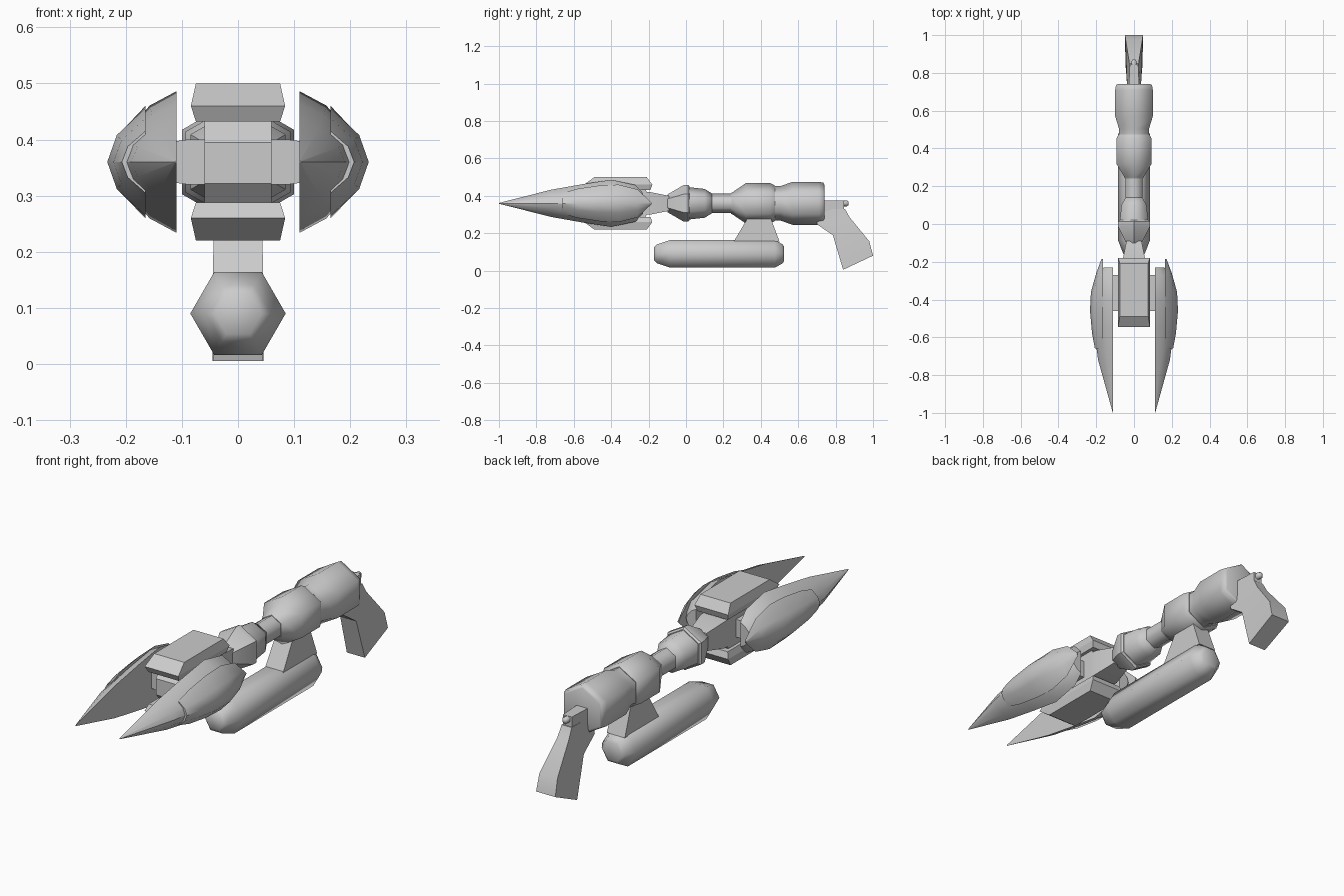
import bpy, bmesh, math

if "Cube" in bpy.data.objects:
    bpy.data.objects.remove(bpy.data.objects["Cube"])

ZC = 0.36  # height of the barrel axis
grey = bpy.data.materials.new("grey metal")
grey.diffuse_color = (0.6, 0.6, 0.6, 1)
grey.use_nodes = True
grey.node_tree.nodes["Principled BSDF"].inputs["Base Color"].default_value = grey.diffuse_color


def finish(name, bm, angle):
    bmesh.ops.recalc_face_normals(bm, faces=bm.faces)
    me = bpy.data.meshes.new(name)
    bm.to_mesh(me)
    bm.free()
    me.materials.append(grey)
    ob = bpy.data.objects.new(name, me)
    bpy.context.collection.objects.link(ob)
    bpy.ops.object.select_all(action='DESELECT')
    ob.select_set(True)
    bpy.context.view_layer.objects.active = ob
    bpy.ops.object.shade_smooth_by_angle(angle=math.radians(angle))
    return ob


def loft(name, rings, angle=25):
    """Skin a list of closed rings and cap both ends."""
    bm = bmesh.new()
    vs = [[bm.verts.new(p) for p in r] for r in rings]
    n = len(vs[0])
    for a, b in zip(vs, vs[1:]):
        for i in range(n):
            j = (i + 1) % n
            bm.faces.new((a[i], a[j], b[j], b[i]))
    bm.faces.new(vs[0])
    bm.faces.new(vs[-1])
    return finish(name, bm, angle)


def hex_ring(y, r, z, turn):
    return [(r * math.cos(math.radians(60 * i + turn)), y,
             z + r * math.sin(math.radians(60 * i + turn))) for i in range(6)]


def hex_tube(name, prof, z=ZC, turn=30, angle=65):
    return loft(name, [hex_ring(y, r, z, turn) for y, r in prof], angle)


def rect(y, hx, z0, z1):
    return [(-hx, y, z0), (hx, y, z0), (hx, y, z1), (-hx, y, z1)]


def side_plate(name, pts):
    """Side outline of (y, z, half width) points, mirrored across x."""
    return loft(name, [[(s * w, y, z) for y, z, w in pts] for s in (-1, 1)])


# Barrel: two rear drums, a thin waist, and the collar
hex_tube("rear_drum", [(.74, .10), (.735, .11), (.71, .115), (.57, .115), (.505, .092), (.46, .092)])
hex_tube("middle_drum", [(.475, .095), (.45, .108), (.32, .108), (.25, .06), (.24, .055)])
hex_tube("waist", [(.26, .052), (.12, .052)])
hex_tube("front_bulge", [(.14, .052), (.10, .077), (.01, .087)])
hex_tube("collar", [(.02, .09), (.012, .098), (-.012, .098), (-.10, .047)], angle=35)
loft("neck", [rect(-.09, .04, .32, .40), rect(-.19, .06, .30, .42), rect(-.23, .06, .30, .42)])

# Head: core block with chamfered top and bottom, and two armour covers
loft("core", [[(s * .06, y, z) for y, z in
               [(-.50, .322), (-.46, .28), (-.22, .28), (-.20, .32),
                (-.20, .40), (-.22, .44), (-.46, .44), (-.50, .395)]] for s in (-1, 1)])
for name, s in (("top_cover", 1), ("bottom_cover", -1)):
    def layer(y0, y1, hx, dz):
        z = ZC + s * dz
        return [(-hx, y0, z), (hx, y0, z), (hx, y1, z), (-hx, y1, z)]
    loft(name, [layer(-.53, -.19, .075, .072), layer(-.545, -.18, .084, .10),
                layer(-.49, -.21, .075, .14)])

# Arms and fins on both sides
FIN = [(-1.0, .002, .002), (-.72, .073, .08), (-.55, .103, .103), (-.40, .126, .112),
       (-.27, .098, .09), (-.23, .055, .05)]
PLATE = [(-.66, .055, .207), (-.58, .078, .222), (-.46, .096, .233), (-.36, .10, .228),
         (-.26, .075, .20), (-.185, .005, .172)]
SHAPE = [(0, 1), (.42, .8), (.87, .36), (1, 0), (.87, -.36), (.42, -.8), (0, -1)]
for side, s in (("left", -1), ("right", 1)):
    loft(side + "_arm", [[(s * x, y, ZC + z * h) for y, z in
                          ((-.46, -1), (-.27, -1), (-.27, 1), (-.46, 1))]
                         for x, h in ((.05, .04), (.09, .04), (.125, .035))])
    loft(side + "_fin", [[(s * (.11 + w * a), y, ZC + h * b) for a, b in SHAPE]
                         for y, h, w in FIN], 40)
    loft(side + "_fin_plate", [[(s * (.165 + (x - .165) * a), y, ZC + h * b)
                                for a, b in ((0, 1), (.75, .5), (1, 0), (.75, -.5), (0, -1))]
                               for y, h, x in PLATE], 40)

# Underslung tank and its strut
hex_tube("tank", [(-.17, .042), (-.155, .058), (-.085, .085), (.475, .085), (.515, .06), (.525, .045)],
         z=.09, turn=0)
side_plate("strut", [(.255, .155, .045), (.50, .155, .045), (.45, .29, .042), (.335, .29, .042)])

# Rear grip with its mount and small knob
loft("grip", [[(-b, yb, zb), (b, yb, zb), (f, yf, zf), (-f, yf, zf)] for yf, zf, f, yb, zb, b in
              [(.70, .33, .025, .85, .33, .025), (.70, .248, .035, .875, .285, .028),
               (.785, .19, .04, .98, .157, .045), (.84, .005, .045, 1.0, .08, .048)]])
loft("grip_mount", [rect(.72, .028, .30, .375), rect(.845, .022, .30, .375)])
hex_tube("knob", [(.83, .016), (.86, .016), (.87, .009)])
